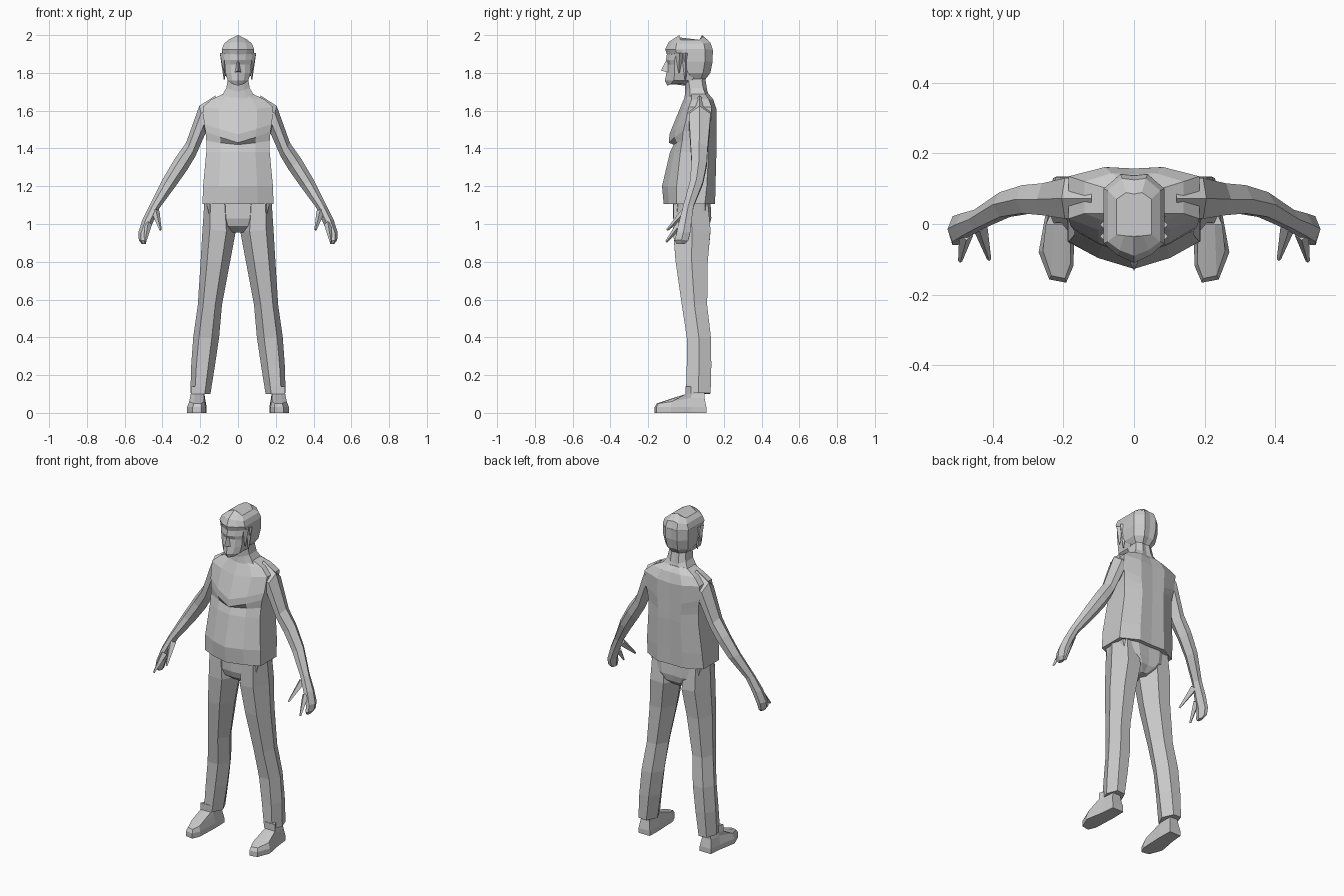
import bpy, bmesh
from mathutils import Vector

grey = bpy.data.materials.new("plain_grey")
grey.diffuse_color = (0.6, 0.6, 0.6, 1)


def lerp(a, b, t):
    return a + (b - a) * t


def loft(name, rings):
    """Join rings of equal length into a capped, flat-shaded tube."""
    bm = bmesh.new()
    loops = [[bm.verts.new(p) for p in r] for r in rings]
    n = len(loops[0])
    for a, b in zip(loops, loops[1:]):
        for i in range(n):
            j = (i + 1) % n
            bm.faces.new((a[i], a[j], b[j], b[i]))
    bm.faces.new(loops[0][::-1])
    bm.faces.new(loops[-1])
    bmesh.ops.recalc_face_normals(bm, faces=bm.faces)
    me = bpy.data.meshes.new(name)
    bm.to_mesh(me)
    bm.free()
    me.materials.append(grey)
    ob = bpy.data.objects.new(name, me)
    bpy.context.collection.objects.link(ob)
    return ob


def body(name, rows):
    """Symmetric ten-sided part; row = z, half width, y of front, side front,
    side back and back, and how much higher the sides sit."""
    rings = []
    for z, w, yf, sf, sb, yb, dz in rows:
        half = [(w * .55, lerp(yf, sf, .4), z + dz * .5), (w, sf, z + dz),
                (w, sb, z + dz), (w * .45, yb + .004, z + dz * .4)]
        rings.append([(0, yf, z)] + half + [(0, yb, z)]
                     + [(-x, y, h) for x, y, h in reversed(half)])
    return loft(name, rings)


def limb(name, side, rows, t0=.28, t1=.7):
    """Six-sided limb; row = outer x, z, inner x, z, front y, back y."""
    rings = []
    for ox, oz, ix, iz, yf, yb in rows:
        ym = (yf + yb) / 2
        ring = [(0, ym), (t0, yf), (t1, yf), (1, ym), (t1, yb), (t0, yb)]
        rings.append([(side * lerp(ox, ix, t), y, lerp(oz, iz, t)) for t, y in ring])
    return loft(name, rings)


def spike(name, side, a, b, r0, r1):
    """Four-sided tapered finger or tuft from a to b."""
    a, b = Vector(a), Vector(b)
    u = (b - a).cross(Vector((1, 0, 0))).normalized()
    v = (b - a).cross(u).normalized()
    rings = [[c + d * r for d in (u, v, -u, -v)] for c, r in ((a, r0), (b, r1))]
    return loft(name, [[(p.x * side, p.y, p.z) for p in r] for r in rings])


# Shirt with belly, chest ledge and sloping shoulders
body("shirt", [
    (1.105, .188, -.118, -.05, .10, .15, 0),
    (1.20, .185, -.127, -.05, .11, .152, 0),
    (1.38, .168, -.085, -.03, .12, .157, 0),
    (1.42, .168, -.066, -.02, .12, .157, .02),
    (1.43, .172, -.09, -.015, .125, .157, .06),
    (1.475, .18, -.088, -.005, .13, .157, .055),
    (1.60, .185, -.037, .015, .135, .157, .02),
    (1.66, .14, -.012, .03, .12, .14, 0),
    (1.69, .075, .0, .03, .10, .115, 0)])

# Neck
body("neck", [
    (1.64, .09, -.012, .02, .11, .125, .03),
    (1.70, .062, -.004, .02, .09, .108, .02),
    (1.79, .05, -.01, .01, .08, .095, 0)])

# Head: jaw, mouth, eye hollow, brow
body("head", [
    (1.732, .032, -.098, -.08, -.02, -.005, .01),
    (1.76, .055, -.112, -.065, .03, .05, .0),
    (1.80, .066, -.103, -.06, .06, .09, 0),
    (1.845, .07, -.094, -.06, .08, .11, 0),
    (1.868, .073, -.106, -.06, .08, .11, 0),
    (1.92, .075, -.098, -.05, .08, .11, 0)])

# Nose
loft("nose", [[(-.005, -.095, 1.86), (.005, -.095, 1.86), (0, -.108, 1.86)],
              [(-.016, -.095, 1.803), (.016, -.095, 1.803), (0, -.133, 1.812)]])

# Hair: nape and back, then a crown overhanging the forehead
body("hair_back", [
    (1.755, .045, .04, .045, .075, .09, 0),
    (1.80, .075, .01, .01, .09, .125, 0),
    (1.86, .085, -.01, -.01, .10, .137, 0),
    (1.92, .085, -.02, -.02, .10, .138, 0)])
body("hair_crown", [
    (1.893, .081, -.10, -.05, .10, .137, .01),
    (1.925, .086, -.11, -.055, .10, .137, 0),
    (1.965, .074, -.09, -.05, .095, .125, -.01),
    (2.00, .05, -.035, -.03, .07, .085, -.025)])

# Hips
body("hips", [
    (1.13, .17, -.068, -.04, .10, .125, 0),
    (1.03, .15, -.068, -.05, .10, .13, 0),
    (.99, .10, -.055, -.04, .10, .12, 0),
    (.955, .03, -.01, .0, .07, .085, 0)])

for s, tag in ((1, "left"), (-1, "right")):
    # Sleeve and forearm
    limb(tag + "_arm", s, [
        (.12, 1.68, .12, 1.50, .015, .13),
        (.205, 1.625, .172, 1.48, .015, .13),
        (.275, 1.43, .225, 1.36, .025, .115),
        (.335, 1.345, .27, 1.285, .03, .11),
        (.40, 1.235, .33, 1.20, .02, .09),
        (.468, 1.10, .415, 1.085, -.015, .04)])
    # Hand with a curled mitten of fingers, a pointing finger and a thumb
    limb(tag + "_hand", s, [
        (.468, 1.10, .415, 1.085, -.015, .04),
        (.507, 1.02, .445, 1.02, -.035, .03),
        (.528, .955, .475, .95, -.05, .022),
        (.525, .915, .485, .91, -.06, .012),
        (.51, .895, .488, .895, -.05, -.005)])
    spike(tag + "_thumb", s, (.437, -.005, 1.065), (.41, -.10, .968), .022, .006)
    spike(tag + "_finger", s, (.475, -.03, 1.0), (.492, -.105, .905), .02, .006)

    # Trouser leg
    limb(tag + "_trouser_leg", s, [
        (.178, 1.12, .03, 1.12, -.065, .115),
        (.188, .97, .012, .96, -.068, .13),
        (.198, .80, .042, .80, -.055, .115),
        (.213, .57, .085, .57, -.022, .112),
        (.237, .40, .10, .40, .004, .132),
        (.248, .25, .122, .25, .004, .134),
        (.252, .105, .146, .10, .0, .13)], .22, .72)

    # Shoe: sole outline, inset upper, ankle
    sole = [(.168, .108), (.243, .108), (.25, .03), (.27, -.08),
            (.24, -.157), (.192, -.166), (.172, -.12), (.166, .02)]
    upper_z = [.08, .08, .08, .06, .05, .05, .06, .08]
    rings = [[(s * x, y, z) for x, y in sole] for z in (0, .03)]
    rings.append([(s * lerp(x, .21, .2), lerp(y, -.02, .08), z)
                  for (x, y), z in zip(sole, upper_z)])
    rings += [[(s * lerp(x, .203, .3), max(-.002, min(y, .098)), z)
               for x, y in sole] for z in (.1, .14)]
    loft(tag + "_shoe", rings)

    # Side tufts of hair in front of the ear
    for y, z in ((-.035, 1.80), (-.002, 1.765)):
        spike(tag + "_hair_tuft", s, (.074, y, 1.905), (.073, y - .002, z), .022, .003)
